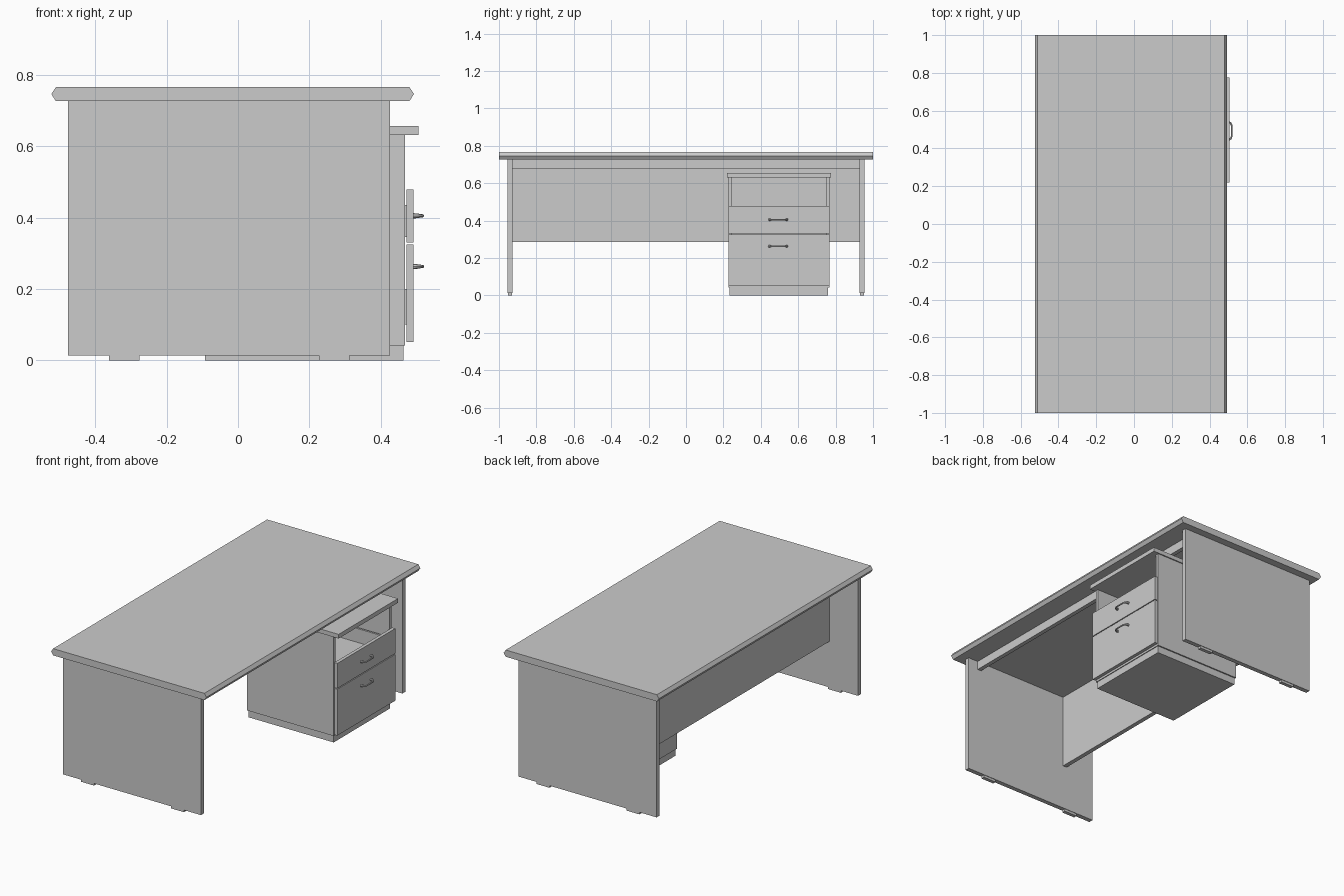
import bpy, bmesh
from math import radians

if "Cube" in bpy.data.objects:
    bpy.data.objects.remove(bpy.data.objects["Cube"])


def extrude_y(name, profile, y0, y1):
    """Solid made from an x-z profile stretched along y."""
    bm = bmesh.new()
    face = bm.faces.new([bm.verts.new((x, y0, z)) for x, z in profile])
    res = bmesh.ops.extrude_face_region(bm, geom=[face])
    verts = [v for v in res["geom"] if isinstance(v, bmesh.types.BMVert)]
    bmesh.ops.translate(bm, verts=verts, vec=(0, y1 - y0, 0))
    bmesh.ops.recalc_face_normals(bm, faces=bm.faces)
    me = bpy.data.meshes.new(name)
    bm.to_mesh(me)
    bm.free()
    ob = bpy.data.objects.new(name, me)
    bpy.context.collection.objects.link(ob)
    return ob


def box(name, x, y, z):
    return extrude_y(name, [(x[0], z[0]), (x[1], z[0]), (x[1], z[1]), (x[0], z[1])], *y)


# Table top with pointed long edges
extrude_y("table_top", [(-0.51, 0.726), (0.48, 0.726), (0.493, 0.746), (0.48, 0.766),
                        (-0.51, 0.766), (-0.523, 0.746)], -1, 1)

# End panels with two foot pads each
for side, s in (("left", -1), ("right", 1)):
    box(side + "_end_panel", (-0.476, 0.426), sorted((s * 0.955, s * 0.928)), (0.014, 0.726))
    for place, x in (("back", -0.319), ("front", 0.27)):
        box(f"{side}_{place}_foot", (x - 0.043, x + 0.043),
            sorted((s * 0.952, s * 0.931)), (0, 0.014))

# Modesty panel and support rail
box("modesty_panel", (-0.288, -0.262), (-0.928, 0.928), (0.285, 0.726))
box("support_rail", (0.336, 0.361), (-0.928, 0.928), (0.675, 0.726))

# Pedestal carcass
Y0, Y1, T = 0.226, 0.768, 0.018
box("pedestal_top", (-0.105, 0.505), (0.219, 0.775), (0.631, 0.656))
box("pedestal_left_side", (-0.1, 0.468), (Y0, Y0 + T), (0.042, 0.631))
box("pedestal_right_side", (-0.1, 0.468), (Y1 - T, Y1), (0.042, 0.631))
box("pedestal_back", (-0.1, -0.082), (Y0 + T, Y1 - T), (0.042, 0.631))
box("pedestal_bottom", (-0.082, 0.468), (Y0 + T, Y1 - T), (0.042, 0.06))
box("pedestal_plinth", (-0.093, 0.463), (0.233, 0.76), (0, 0.042))


def handle(name, y, z):
    """Bow handle: bent round bar on two flared posts."""
    cu = bpy.data.curves.new(name, "CURVE")
    cu.dimensions = "3D"
    cu.bevel_depth = 0.005
    cu.bevel_resolution = 2
    cu.use_fill_caps = True
    sp = cu.splines.new("POLY")
    pts = [(0.49, -0.046, 1.5), (0.5, -0.046, 1.35), (0.511, -0.042, 1), (0.517, -0.03, 0.9),
           (0.517, 0.03, 0.9), (0.511, 0.042, 1), (0.5, 0.046, 1.35), (0.49, 0.046, 1.5)]
    sp.points.add(len(pts) - 1)
    for p, (x, dy, r) in zip(sp.points, pts):
        p.co = (x, y + dy, z, 1)
        p.radius = r
    ob = bpy.data.objects.new(name, cu)
    bpy.context.collection.objects.link(ob)
    bpy.context.view_layer.objects.active = ob
    ob.select_set(True)
    bpy.ops.object.convert(target="MESH")
    bpy.ops.object.shade_smooth_by_angle(angle=radians(40))
    bpy.context.object.select_set(False)


# Drawers: front, open box behind it, handle
for n, front, tray, hz in (("upper", (0.33, 0.478), (0.345, 0.435), 0.405),
                           ("lower", (0.051, 0.325), (0.1, 0.2), 0.263)):
    d = n + "_drawer_"
    box(d + "front", (0.472, 0.492), (Y0, Y1), front)
    ya, yb, t = Y0 + 0.03, Y1 - 0.03, 0.012
    box(d + "left_side", (-0.05, 0.472), (ya, ya + t), tray)
    box(d + "right_side", (-0.05, 0.472), (yb - t, yb), tray)
    box(d + "back", (-0.05, -0.038), (ya + t, yb - t), tray)
    box(d + "base", (-0.038, 0.472), (ya + t, yb - t), (tray[0], tray[0] + 0.008))
    handle(d + "handle", 0.493, hz)
